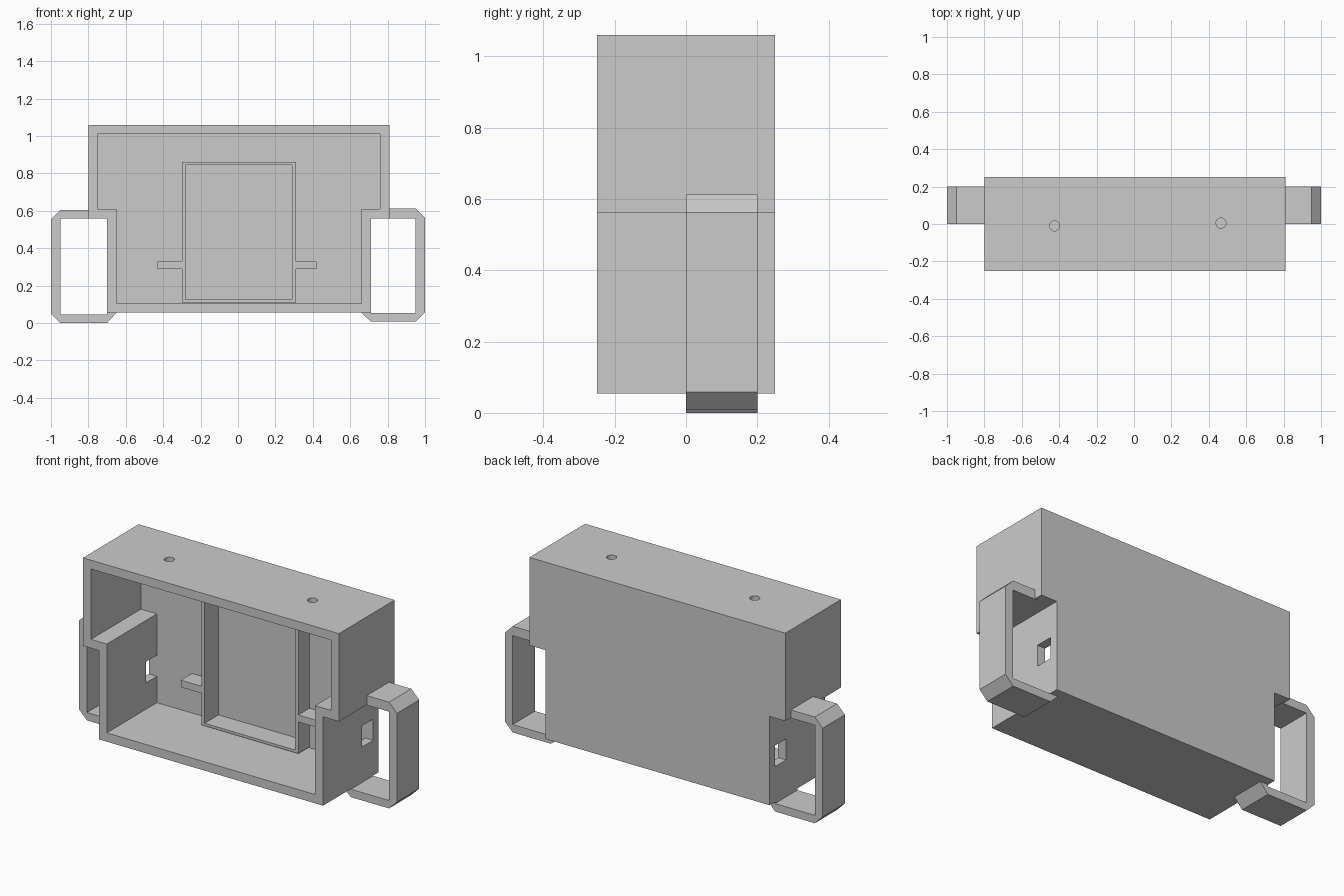
import bpy
import bmesh
import math
from mathutils import Matrix

cube = bpy.data.objects.get("Cube")
if cube:
    bpy.data.objects.remove(cube, do_unlink=True)

grey = bpy.data.materials.new("plain grey")
grey.use_nodes = True
grey.diffuse_color = (0.6, 0.6, 0.6, 1)
grey.node_tree.nodes["Principled BSDF"].inputs["Base Color"].default_value = (0.6, 0.6, 0.6, 1)


def make(name, bm):
    bmesh.ops.recalc_face_normals(bm, faces=bm.faces[:])
    mesh = bpy.data.meshes.new(name)
    bm.to_mesh(mesh)
    bm.free()
    mesh.materials.append(grey)
    obj = bpy.data.objects.new(name, mesh)
    bpy.context.collection.objects.link(obj)
    return obj


def prism(name, profile, front, back):
    """Extrude an (x, z) outline along y."""
    bm = bmesh.new()
    face = bm.faces.new([bm.verts.new((x, front, z)) for x, z in profile])
    new = bmesh.ops.extrude_face_region(bm, geom=[face])["geom"]
    moved = [v for v in new if isinstance(v, bmesh.types.BMVert)]
    bmesh.ops.translate(bm, verts=moved, vec=(0, back - front, 0))
    return make(name, bm)


def rect(x0, x1, z0, z1):
    return [(x0, z0), (x1, z0), (x1, z1), (x0, z1)]


def tee(inset):
    """Outline of the housing: wide above, narrow below."""
    l, r, step = -0.8 + inset, 0.81 - inset, 0.56 + inset
    return [(l + 0.1, 0.055 + inset), (r - 0.1, 0.055 + inset), (r - 0.1, step), (r, step),
            (r, 1.06 - inset), (l, 1.06 - inset), (l, step), (l + 0.1, step)]


def cut(target, cutter):
    cutter.hide_render = True
    cutter.hide_set(True)
    mod = target.modifiers.new("cut", "BOOLEAN")
    mod.operation = "DIFFERENCE"
    mod.solver = "EXACT"
    mod.object = cutter
    bpy.context.view_layer.objects.active = target
    bpy.ops.object.modifier_apply(modifier=mod.name)
    bpy.data.objects.remove(cutter, do_unlink=True)


# Housing, open at the front, with a shallow recess in the back wall
housing = prism("housing", tee(0), -0.25, 0.25)
cut(housing, prism("cavity_cutter", tee(0.05), -0.3, 0.2))
cut(housing, prism("recess_cutter", rect(-0.28, 0.29, 0.125, 0.845), 0.15, 0.225))

# Square openings in both side walls
for x0, x1 in ((-0.78, -0.6), (0.6, 0.78)):
    cut(housing, prism("slot_cutter", rect(x0, x1, 0.255, 0.375), 0.1, 0.2))

# Round holes in the roof
for x, y in ((-0.425, -0.01), (0.465, 0.005)):
    bm = bmesh.new()
    bmesh.ops.create_cone(bm, cap_ends=True, segments=24, radius1=0.027, radius2=0.027,
                          depth=0.2, matrix=Matrix.Translation((x, y, 1.04)))
    cut(housing, make("hole_cutter", bm))

# Raised frame on the back wall
frame = prism("inner_frame", rect(-0.3, 0.31, 0.11, 0.86), 0.1, 0.2)
cut(frame, prism("frame_cutter", rect(-0.28, 0.29, 0.125, 0.845), 0.05, 0.25))

# Pegs beside the frame
prism("right_peg", rect(-0.43, -0.3, 0.29, 0.33), 0.1, 0.2)
prism("left_peg", rect(0.31, 0.42, 0.29, 0.33), 0.1, 0.2)

# Side handles with chamfered corners
for name, side, low in (("right_handle", -1, 0), ("left_handle", 1, 0.008)):
    shift = 0.01 if side > 0 else 0
    top = low + 0.604
    outline = [(0.79, top), (0.95, top), (1, top - 0.05), (1, low + 0.05), (0.95, low),
               (0.7 + shift, low), (0.65 + shift, 0.055), (0.7 + shift, 0.055),
               (0.7 + shift, low + 0.045), (0.95, low + 0.045), (0.95, 0.558), (0.79, 0.558)]
    prism(name, [(side * x, z) for x, z in outline], 0, 0.2)
